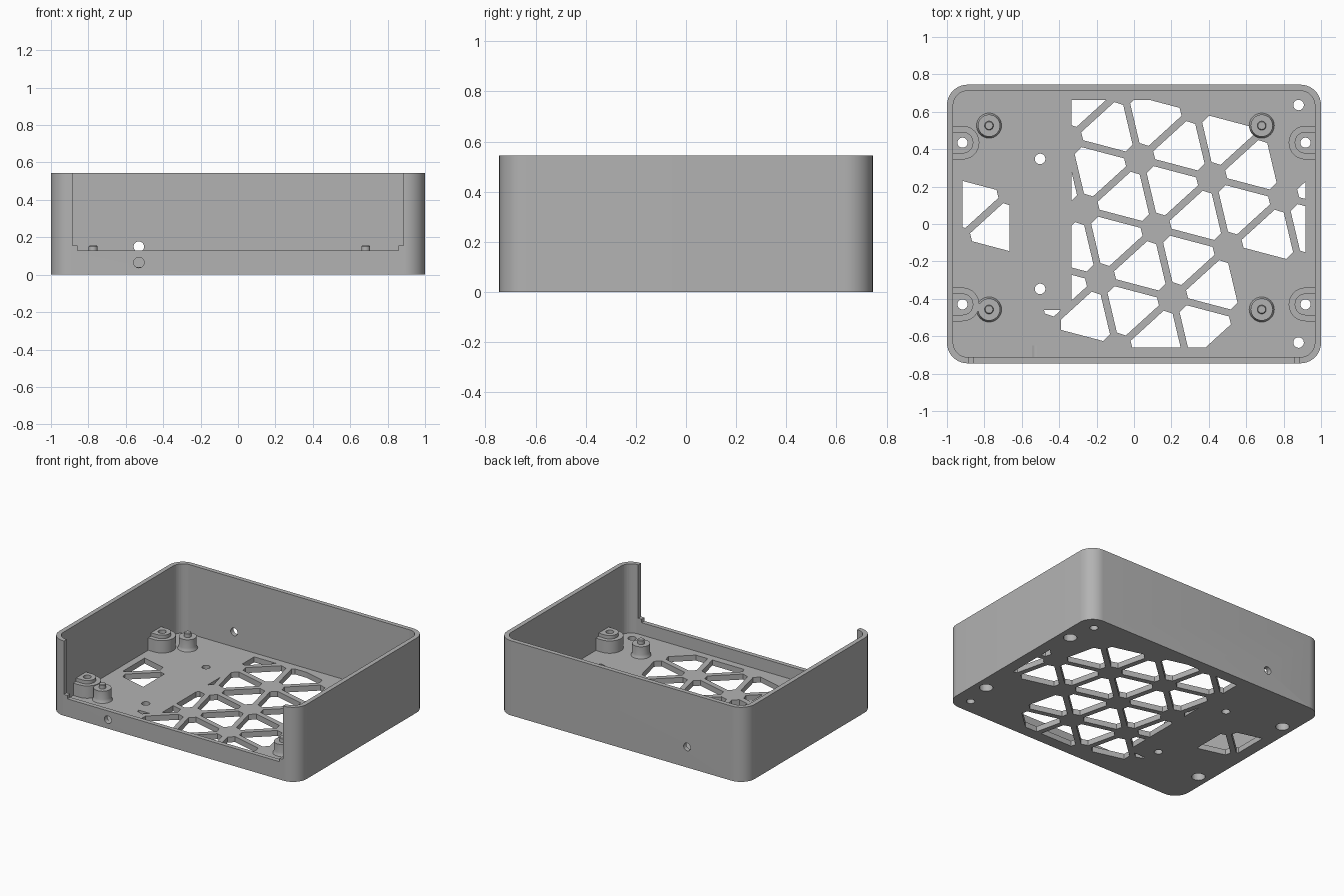
import bpy, bmesh, math
from mathutils import Vector

if "Cube" in bpy.data.objects:
    bpy.data.objects.remove(bpy.data.objects["Cube"])

grey = bpy.data.materials.new("matte_grey")
grey.diffuse_color = (0.45, 0.45, 0.45, 1)
grey.use_nodes = True
grey.node_tree.nodes["Principled BSDF"].inputs["Base Color"].default_value = grey.diffuse_color

W, D, H = 1.0, 0.745, 0.545      # half width, half depth, height
WALL, FLOOR = 0.033, 0.04
LIP, STEP = 0.13, 0.155          # front lip and its corner step


def prism(bm, pts, z0, z1):
    """Extrude a convex outline, counter-clockwise, between two heights."""
    lo = [bm.verts.new((x, y, z0)) for x, y in pts]
    hi = [bm.verts.new((x, y, z1)) for x, y in pts]
    bm.faces.new(lo[::-1])
    bm.faces.new(hi)
    for i in range(len(pts)):
        j = (i + 1) % len(pts)
        bm.faces.new((lo[i], lo[j], hi[j], hi[i]))


def rounded(w, d, r, seg=10):
    pts = []
    for k, (sx, sy) in enumerate([(1, 1), (-1, 1), (-1, -1), (1, -1)]):
        for s in range(seg + 1):
            a = math.pi / 2 * (k + s / seg)
            pts.append((sx * (w - r) + r * math.cos(a), sy * (d - r) + r * math.sin(a)))
    return pts


def rect(x0, x1, y0, y1):
    return [(x0, y0), (x1, y0), (x1, y1), (x0, y1)]


def circle(x, y, r, n=32):
    return [(x + r * math.cos(2 * math.pi * i / n), y + r * math.sin(2 * math.pi * i / n))
            for i in range(n)]


def make(name, bm, smooth=True):
    bmesh.ops.recalc_face_normals(bm, faces=bm.faces)
    me = bpy.data.meshes.new(name)
    bm.to_mesh(me)
    bm.free()
    ob = bpy.data.objects.new(name, me)
    bpy.context.collection.objects.link(ob)
    me.materials.append(grey)
    if smooth:
        bpy.ops.object.select_all(action='DESELECT')
        ob.select_set(True)
        bpy.context.view_layer.objects.active = ob
        bpy.ops.object.shade_smooth_by_angle(angle=math.radians(30))
    return ob


def cut(ob, name, bm):
    cutter = make(name, bm, False)
    cutter.hide_render = True
    cutter.hide_set(True)
    m = ob.modifiers.new(name, 'BOOLEAN')
    m.operation, m.solver, m.object = 'DIFFERENCE', 'EXACT', cutter


def clip(poly, p, n):
    """Keep the part of a convex polygon on the side of p that n points to."""
    out = []
    for a, b in zip(poly, poly[1:] + poly[:1]):
        da, db = (a - p).dot(n), (b - p).dot(n)
        if da >= 0:
            out.append(a)
        if (da >= 0) != (db >= 0):
            out.append(a.lerp(b, da / (da - db)))
    return out


# Tray shell
bm = bmesh.new()
prism(bm, rounded(W, D, 0.11), 0, H)
tray = make("tray", bm)

# Inner cavity
bm = bmesh.new()
prism(bm, rounded(W - WALL, D - WALL, 0.078), FLOOR, H + 0.1)
cut(tray, "cavity_cutter", bm)

# Front opening, narrower at the bottom step
bm = bmesh.new()
prism(bm, rect(-0.885, 0.885, -0.9, -0.68), STEP, H + 0.1)
cut(tray, "front_opening_cutter", bm)
bm = bmesh.new()
prism(bm, rect(-0.857, 0.857, -0.9, -0.68), LIP, H + 0.2)
cut(tray, "front_step_cutter", bm)

# Triangular lattice vents in the floor
A, B, O = Vector((0.385, -0.1016)), Vector((0.088, -0.3717)), Vector((0.118, -0.023))
STRUT, NODE = 0.019, 0.08


def vent(bm, i, j, up, box):
    n = lambda u, v: O + A * u + B * v
    tri = [n(i + 1, j), n(i, j + 1), n(i + 1, j + 1)] if up else [n(i, j), n(i + 1, j), n(i, j + 1)]
    mid = (tri[0] + tri[1] + tri[2]) / 3
    poly = [Vector(p) for p in rect(*box)]
    for k in range(3):
        p, q = tri[k], tri[(k + 1) % 3]
        e = (q - p).normalized()
        nrm = Vector((-e.y, e.x))
        if nrm.dot(mid - p) < 0:
            nrm = -nrm
        poly = clip(poly, p + nrm * STRUT, nrm)
        inward = (mid - p).normalized()
        poly = clip(poly, p + inward * NODE, inward)
    if len(poly) > 2:
        prism(bm, [tuple(p) for p in poly], -0.05, FLOOR + 0.05)


MAIN = (-0.333, 0.917, -0.66, 0.662)
LEFT = (-0.916, -0.665, -0.66, 0.662)
bm = bmesh.new()
for i, j in [(-1, -2), (0, -2), (1, -2), (-1, -1), (0, -1), (1, -1), (2, -1),
             (-1, 0), (0, 0), (-2, 1), (-1, 1), (0, 1)]:
    vent(bm, i, j, False, MAIN)
for i, j in [(-1, -2), (0, -2), (1, -2), (2, -2), (-2, -1), (-1, -1), (0, -1), (1, -1),
             (-2, 0), (-1, 0), (0, 0), (-1, 1)]:
    vent(bm, i, j, True, MAIN)
vent(bm, -2, 1, True, (-0.39, 0.9, -0.66, 0.66))
vent(bm, -2, 1, False, (-0.6, -0.334, -0.6, -0.46))
vent(bm, -3, 0, False, LEFT)
vent(bm, -3, 0, True, LEFT)
cut(tray, "vent_cutter", bm)

# Floor holes: small drain holes and screw head recesses
BOSSES = [(sx * 0.917, y) for sx in (-1, 1) for y in (0.435, -0.43)]
bm = bmesh.new()
for x, y in [(-0.502, 0.348), (-0.502, -0.347), (0.88, 0.636), (0.88, -0.634)]:
    prism(bm, circle(x, y, 0.028), -0.05, FLOOR + 0.05)
for x, y in BOSSES:
    prism(bm, circle(x, y, 0.045), -0.05, FLOOR + 0.02)
cut(tray, "floor_hole_cutter", bm)

# Cable holes through the front and back walls
bm = bmesh.new()
for z, y0, y1 in [(0.065, -0.85, -0.65), (0.15, 0.65, 0.85)]:
    start = len(bm.verts)
    prism(bm, circle(0, 0, 0.028), y0, y1)
    bm.verts.ensure_lookup_table()
    for v in bm.verts[start:]:
        x, y, d = v.co
        v.co = (x - 0.53, d, y + z)
cut(tray, "cable_hole_cutter", bm)


# Screw bosses: D shapes that run into the side walls
def d_shape(x, y, r):
    s = 1 if x > 0 else -1
    arc = [(x - s * r * math.cos(a), y + s * r * math.sin(a))
           for a in (math.pi * (k / 20 - 0.5) for k in range(21))]
    wall = s * (W - WALL + 0.008)
    pts = [(wall, arc[0][1])] + arc + [(wall, arc[-1][1])]
    return pts[::-1]


for x, y in BOSSES:
    bm = bmesh.new()
    prism(bm, d_shape(x, y, 0.09), FLOOR - 0.002, LIP)
    boss = make("screw_boss", bm)
    bm = bmesh.new()
    prism(bm, d_shape(x, y, 0.058), LIP - 0.03, STEP)
    collar = make("screw_boss_collar", bm)
    for ob in (boss, collar):
        bm = bmesh.new()
        prism(bm, circle(x, y, 0.027), -0.05, STEP + 0.05)
        cut(ob, "screw_hole_cutter", bm)
    bm = bmesh.new()
    prism(bm, circle(x, y, 0.045), -0.05, 0.09)
    cut(boss, "screw_recess_cutter", bm)

# Board standoffs: flared foot, post and locating pin, turned as one profile
PROFILE = [(0.068, FLOOR - 0.002), (0.062, FLOOR + 0.012), (0.059, FLOOR + 0.025),
           (0.059, LIP - 0.005), (0.024, LIP - 0.005), (0.024, STEP - 0.004), (0.02, STEP)]
for x in (-0.775, 0.683):
    for y in (0.526, -0.457):
        bm = bmesh.new()
        rings = [[bm.verts.new((px, py, z)) for px, py in circle(x, y, r)] for r, z in PROFILE]
        for lo, hi in zip(rings, rings[1:]):
            for k in range(32):
                m = (k + 1) % 32
                bm.faces.new((lo[k], lo[m], hi[m], hi[k]))
        bm.faces.new(rings[0][::-1])
        bm.faces.new(rings[-1])
        make("standoff", bm)
